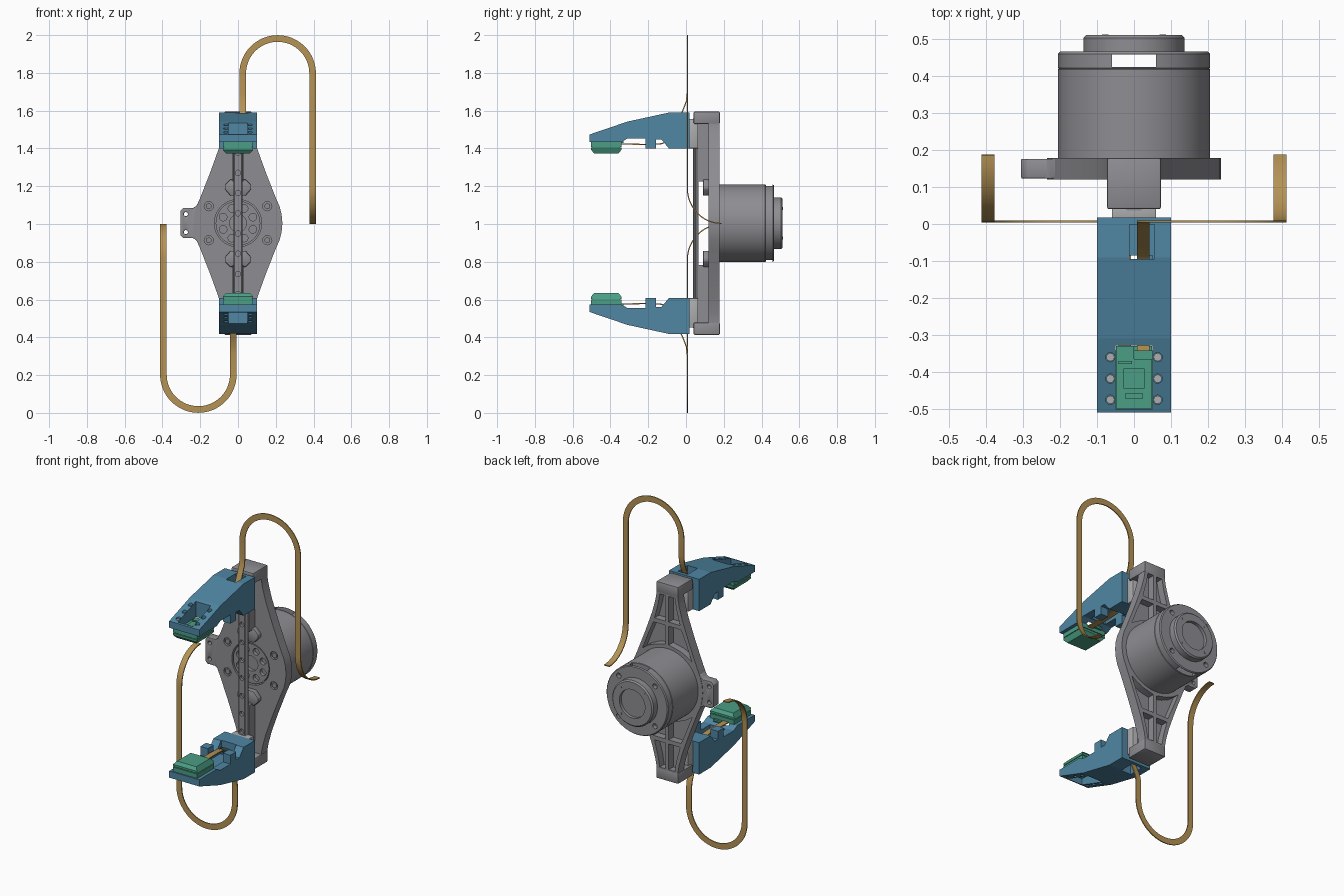
import bpy, bmesh
from math import sin, cos, pi
from mathutils import Matrix, Vector

if "Cube" in bpy.data.objects:
    bpy.data.objects.remove(bpy.data.objects["Cube"])

C = 1.004  # height of the gripper's axis


def material(name, rgb):
    m = bpy.data.materials.new(name)
    m.diffuse_color = (*rgb, 1)
    m.use_nodes = True
    m.node_tree.nodes["Principled BSDF"].inputs["Base Color"].default_value = m.diffuse_color
    return m


BLUE = material("blue", (0.08, 0.24, 0.37))
GREEN = material("green", (0.07, 0.34, 0.23))
GOLD = material("gold", (0.46, 0.29, 0.09))
GREY = material("dark grey", (0.27, 0.27, 0.29))
XZ = lambda a, b, c: (a, c, b)   # profile in x,z extruded along y
YZ = lambda a, b, c: (c, a, b)   # profile in y,z extruded along x
XY = lambda a, b, c: (a, b, c)   # profile in x,y extruded along z


def prism(bm, pts, lo, hi, plane=XZ):
    a = [bm.verts.new(plane(*p, lo)) for p in pts]
    b = [bm.verts.new(plane(*p, hi)) for p in pts]
    n = len(pts)
    bm.faces.new(a)
    bm.faces.new(b[::-1])
    for i in range(n):
        bm.faces.new((a[i], b[i], b[(i + 1) % n], a[(i + 1) % n]))


def box(bm, x0, x1, y0, y1, z0, z1):
    prism(bm, [(x0, z0), (x1, z0), (x1, z1), (x0, z1)], y0, y1)


def disc(bm, u, v, r, lo, hi, plane=XZ, n=24):
    prism(bm, [(u + r * cos(2 * pi * i / n), v + r * sin(2 * pi * i / n)) for i in range(n)], lo, hi, plane)


def make(name, bm, mat=GREY, bevel=0, cuts=(), smooth=True):
    bmesh.ops.recalc_face_normals(bm, faces=bm.faces)
    me = bpy.data.meshes.new(name)
    bm.to_mesh(me)
    bm.free()
    ob = bpy.data.objects.new(name, me)
    bpy.context.collection.objects.link(ob)
    me.materials.append(mat)
    for cut in cuts:
        tool = make("cutter", cut, mat, smooth=False)
        tool.hide_render = True
        bpy.context.view_layer.objects.active = ob
        m = ob.modifiers.new("cut", 'BOOLEAN')
        m.operation, m.solver, m.object = 'DIFFERENCE', 'EXACT', tool
        bpy.ops.object.modifier_apply(modifier="cut")
        bpy.data.objects.remove(tool)
    bpy.ops.object.select_all(action='DESELECT')
    ob.select_set(True)
    bpy.context.view_layer.objects.active = ob
    if bevel:
        m = ob.modifiers.new("bevel", 'BEVEL')
        m.width, m.segments = bevel, 2
        bpy.ops.object.modifier_apply(modifier="bevel")
    if smooth:
        bpy.ops.object.shade_smooth_by_angle(angle=0.5)
    return ob


def turned(ob, name, c=C):
    """Copy turned half a revolution about the gripper's axis."""
    o = ob.copy()
    o.data = ob.data.copy()
    o.name = name
    o.data.transform(Matrix.Translation((0, 0, 2 * c)) @ Matrix.Rotation(pi, 4, 'Y'))
    bpy.context.collection.objects.link(o)


SIGNS = [(sx, sz) for sx in (1, -1) for sz in (1, -1)]
flip = lambda pts, sx, sz: [(x * sx, C + z * sz) for x, z in pts]

# diamond-shaped back plate with ribbed pockets behind, bolt holes and a round recess in front
quarter = [(.07, .586), (.07, .526), (.078, .48), (.1, .4), (.145, .275), (.2, .135), (.22, .09), (.231, .045)]
outline = (flip(quarter, 1, 1) + [(.235, C)] + flip(quarter[::-1], 1, -1)
           + flip(quarter, -1, -1) + [(-.235, C)] + flip(quarter[::-1], -1, 1))
bm, cut = bmesh.new(), bmesh.new()
prism(bm, outline, .12, .178)
outer = [(.01, .52), (.05, .52), (.06, .46), (.085, .366), (.01, .366)]
inner = [(.01, .341), (.092, .341), (.125, .265), (.165, .165), (.13, .19), (.08, .212), (.01, .228)]
for s in SIGNS:
    prism(cut, flip(outer, *s), .135, .2)
    prism(cut, flip(inner, *s), .135, .2)
    disc(cut, s[0] * .155, C + s[1] * .09, .024, .1, .132)
disc(cut, 0, C, .125, .1, .15, n=64)
make("back_plate", bm, cuts=[cut])

# plate bolts, side tab and motor flange with its ring of holes
bm = bmesh.new()
for sx, sz in SIGNS:
    disc(bm, sx * .155, C + sz * .09, .015, .122, .14)
make("plate_bolts", bm)
bm, cut = bmesh.new(), bmesh.new()
prism(bm, [(-.2, .88), (-.222, .915), (-.238, .925), (-.29, .925), (-.305, .94), (-.305, 1.07),
           (-.29, 1.085), (-.238, 1.085), (-.222, 1.095), (-.2, 1.13)], .123, .176)
for z in (.957, 1.052):
    disc(cut, -.276, z, .011, .1, .2)
make("side_tab", bm, bevel=.003, cuts=[cut])
bm, cut = bmesh.new(), bmesh.new()
disc(bm, 0, C, .118, .124, .152, n=64)
for i in range(8):
    disc(cut, .085 * cos(pi * (i + .5) / 4), C + .085 * sin(pi * (i + .5) / 4), .02, .1, .145)
disc(cut, 0, C, .045, .1, .145, n=32)
make("motor_flange", bm, cuts=[cut])

# raised pads, spines and end blocks, at both ends of the plate
bm = bmesh.new()
prism(bm, [(-.04, 1.15), (.04, 1.15), (.07, 1.185), (.07, 1.205), (.042, 1.235),
           (-.042, 1.235), (-.07, 1.205), (-.07, 1.185)], .09, .122)
pad = make("upper_pad", bm, bevel=.005)
bm = bmesh.new()
box(bm, -.03, .03, .06, .125, 1.225, 1.55)
spine = make("upper_spine", bm)
bm = bmesh.new()
box(bm, -.073, .073, .04, .179, 1.53, 1.595)
block = make("upper_end_block", bm, bevel=.006)
for ob, name in ((pad, "lower_pad"), (spine, "lower_spine"), (block, "lower_end_block")):
    turned(ob, name)

# linear guide rail with counterbored holes
bm, cut = bmesh.new(), bmesh.new()
prism(bm, [(-.025, .042), (-.018, .036), (.018, .036), (.025, .042), (.019, .05), (.025, .058),
           (.025, .066), (-.025, .066), (-.025, .058), (-.019, .05)], C - .555, C + .555, XY)
for i in range(-4, 5):
    disc(cut, 0, C + i * .107 + .053, .014, .02, .052)
make("guide_rail", bm, cuts=[cut])

# motor housing: turned profile, with a slot and screw holes
profile = [(0, .15), (.11, .15), (.11, .17), (.205, .17), (.205, .418), (.203, .42), (.205, .422), (.205, .46),
           (.2, .466), (.137, .466), (.137, .503), (.129, .511), (.085, .511), (.085, .492), (0, .492)]
bm, cut = bmesh.new(), bmesh.new()
edge = [bm.verts.new((r, y, C)) for r, y in profile]
edges = [bm.edges.new(e) for e in zip(edge, edge[1:])]
bmesh.ops.spin(bm, geom=edge + edges, cent=(0, 0, C), axis=(0, 1, 0), angle=2 * pi, steps=96)
bmesh.ops.remove_doubles(bm, verts=bm.verts, dist=1e-4)
box(cut, -.06, .06, .424, .458, C - .3, C + .3)
for sx, sz in SIGNS:
    disc(cut, sx * .12, C + sz * .12, .015, .44, .5)
make("motor_housing", bm, cuts=[cut])
bm = bmesh.new()
for sx, sz in SIGNS:
    disc(bm, sx * .078, C + sz * .078, .009, .505, .5125)
make("cap_screws", bm)

# sliding carriage
LIGHT = material("light grey", (0.42, 0.42, 0.43))
bm = bmesh.new()
box(bm, -.06, .06, .005, .064, 1.4, 1.557)
turned(make("upper_carriage", bm, LIGHT, bevel=.004), "lower_carriage")

# finger: side profile, hollowed by a sensor window, a ribbon channel and screw holes
side = [(.018, 1.59), (-.09, 1.59), (-.31, 1.542), (-.51, 1.474), (-.51, 1.434), (-.345, 1.434),
        (-.31, 1.452), (-.215, 1.452), (-.215, 1.399), (-.16, 1.399), (-.16, 1.447), (-.13, 1.447),
        (-.09, 1.399), (.018, 1.399)]
bm = bmesh.new()
prism(bm, side, -.1, .1, YZ)
cuts = []
for b in ((-.05, .05, -.5, -.328, 1.3, 1.7),        # sensor window
          (-.05, .05, -.30, -.085, 1.38, 1.475),    # ribbon channel
          (-.012, .055, -.095, -.002, 1.44, 1.7),   # ribbon inlet
          (-.012, .055, -.335, -.29, 1.38, 1.443)):
    cuts.append(bmesh.new())
    box(cuts[-1], *b)
cuts.append(bmesh.new())
SCREWS = [(sx * .064, y) for sx in (-1, 1) for y in (-.36, -.418, -.475)]
for x, y in SCREWS:
    disc(cuts[-1], x, y, .0125, 1.462, 1.7, XY, 16)
turned(make("upper_finger", bm, BLUE, cuts=cuts, smooth=False), "lower_finger")

# finger screws
bm = bmesh.new()
for x, y in SCREWS:
    disc(bm, x, y, .011, 1.44, 1.478, XY, 16)
turned(make("upper_finger_screws", bm, LIGHT), "lower_finger_screws")

# touch sensor: stepped pad with a chamfered face, circuit board and chip
bm = bmesh.new()
box(bm, -.08, .08, -.502, -.342, 1.408, 1.434)
prism(bm, [(-.502, 1.404), (-.502, 1.392), (-.487, 1.374), (-.357, 1.374), (-.342, 1.392), (-.342, 1.404)],
      -.08, .08, YZ)
for v in bm.verts:                                   # taper the pad face sideways
    if v.co.z < 1.38:
        v.co.x *= .8
box(bm, -.073, .073, -.495, -.349, 1.402, 1.41)
turned(make("upper_sensor_pad", bm, GREEN, smooth=False), "lower_sensor_pad")
bm = bmesh.new()
for b in ((-.049, .049, -.498, -.365, 1.43, 1.441), (-.049, .0, -.366, -.33, 1.43, 1.441),
          (-.028, .028, -.445, -.39, 1.44, 1.447), (-.024, .024, -.472, -.458, 1.44, 1.446),
          (-.042, -.005, -.378, -.37, 1.44, 1.446)):
    box(bm, *b)
turned(make("upper_sensor_board", bm, GREEN, smooth=False), "lower_sensor_board")

# flat ribbon cable: looped in the x-z plane, both ends bending away along y
X0, R, Y = .025, .185, .007
path = [Vector((X0, y, z)) for y, z in ((-.36, 1.424), (-.2, 1.421), (-.13, 1.425), (-.1, 1.437), (-.08, 1.46),
        (-.06, 1.5), (-.035, 1.56), (-.013, 1.61), (.002, 1.65), (Y, 1.69))]
wide = [Vector((1, 0, 0))] * len(path)
for i in range(33):
    a = pi - pi * i / 32
    path.append(Vector((X0 + R + R * cos(a), Y, 1.797 + R * sin(a))))
    wide.append(Vector((-cos(a), 0, -sin(a))))
for i in range(13):
    a = pi / 2 * i / 12
    path.append(Vector((X0 + 2 * R, .187 - (.187 - Y) * cos(a), 1.19 - .187 * sin(a))))
    wide.append(Vector((-1, 0, 0)))
bm, rings = bmesh.new(), []
for i, (p, w) in enumerate(zip(path, wide)):
    t = (path[min(i + 1, len(path) - 1)] - path[max(i - 1, 0)]).normalized()
    n = t.cross(w).normalized() * .003
    w = w * .0175
    rings.append([bm.verts.new(p + q) for q in (w + n, n - w, -w - n, w - n)])
for a, b in zip(rings, rings[1:]):
    for k in range(4):
        bm.faces.new((a[k], a[(k + 1) % 4], b[(k + 1) % 4], b[k]))
bm.faces.new(rings[0])
bm.faces.new(rings[-1][::-1])
turned(make("upper_ribbon_cable", bm, GOLD), "lower_ribbon_cable", 1.0)
